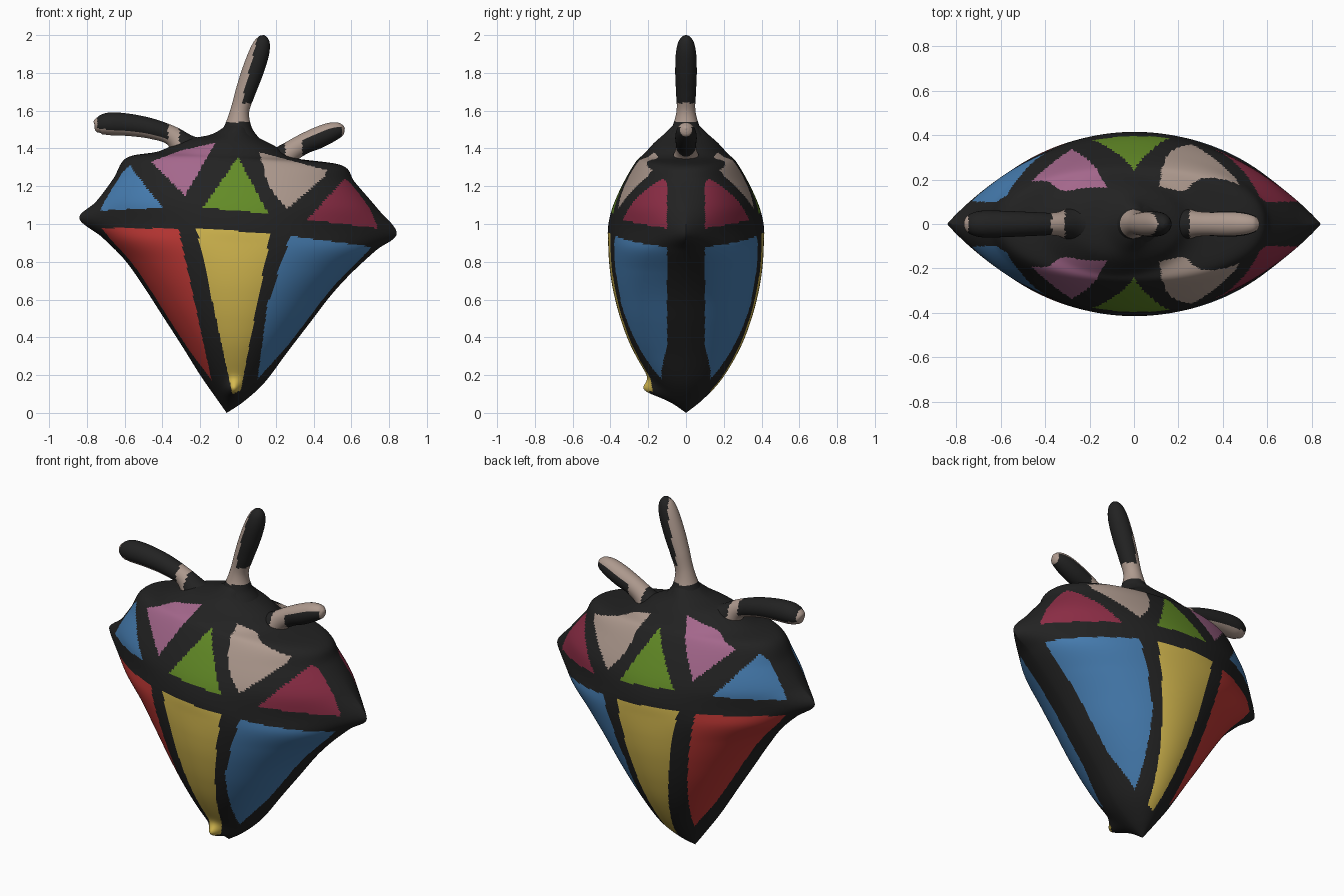
import bpy, bmesh, math
from mathutils import Vector

cube = bpy.data.objects.get("Cube")
if cube:
    bpy.data.objects.remove(cube)

COLOURS = {
    "black": (0.016, 0.016, 0.016), "blue": (0.06, 0.2, 0.43),
    "lavender": (0.37, 0.135, 0.26), "green": (0.125, 0.26, 0.02),
    "beige": (0.42, 0.32, 0.27), "crimson": (0.26, 0.026, 0.06),
    "red": (0.53, 0.04, 0.036), "yellow": (0.67, 0.49, 0.08),
}
NAMES = list(COLOURS)
MATERIALS = []
for name, rgb in COLOURS.items():
    mat = bpy.data.materials.new(name)
    mat.use_nodes = True
    mat.diffuse_color = (*rgb, 1)
    bsdf = mat.node_tree.nodes["Principled BSDF"]
    bsdf.inputs["Base Color"].default_value = (*rgb, 1)
    bsdf.inputs["Roughness"].default_value = 0.8
    MATERIALS.append(mat)


def smooth_path(points, steps):
    """Catmull-Rom interpolation of tuples of any length."""
    pts = [Vector(p) for p in points]
    out = []
    for i in range(len(pts) - 1):
        a, b, c = pts[max(i - 1, 0)], pts[i], pts[i + 1]
        d = pts[min(i + 2, len(pts) - 1)]
        for s in range(steps):
            t = s / steps
            out.append(b + (c - a) * (t / 2)
                       + (a * 2 - b * 5 + c * 4 - d) * (t * t / 2)
                       + (b * 3 - a - c * 3 + d) * (t ** 3 / 2))
    return out + [pts[-1]]


def loft(name, rings, colour_rule):
    """Skin closed rings into one smooth object, coloured face by face."""
    bm = bmesh.new()
    loops = [[bm.verts.new(co) for co in ring] for ring in rings]
    count = len(loops[0])
    for low, high in zip(loops, loops[1:]):
        for k in range(count):
            n = (k + 1) % count
            bm.faces.new((low[k], low[n], high[n], high[k]))
    bmesh.ops.remove_doubles(bm, verts=bm.verts, dist=0.00002)
    bmesh.ops.holes_fill(bm, edges=[e for e in bm.edges if e.is_boundary])
    bmesh.ops.recalc_face_normals(bm, faces=bm.faces)
    for face in bm.faces:
        colour = colour_rule(face.calc_center_median(), face.normal)
        face.material_index = NAMES.index(colour)
    mesh = bpy.data.meshes.new(name)
    bm.to_mesh(mesh)
    bm.free()
    for mat in MATERIALS:
        mesh.materials.append(mat)
    obj = bpy.data.objects.new(name, mesh)
    bpy.context.collection.objects.link(obj)
    bpy.ops.object.select_all(action="DESELECT")
    obj.select_set(True)
    bpy.context.view_layer.objects.active = obj
    bpy.ops.object.shade_smooth_by_angle(angle=math.radians(50))


# Gem body: right edge x z, left edge x z, half depth, edge sharpness
SECTIONS = [
    (-.06, 0, -.06, 0, 0, .6),
    (-.12, .085, .03, .06, .09, .56),
    (-.2, .2, .14, .16, .19, .57),
    (-.3, .36, .26, .32, .285, .58),
    (-.4, .515, .375, .47, .345, .58),
    (-.5, .67, .49, .62, .385, .58),
    (-.6, .81, .6, .74, .405, .58),
    (-.72, .93, .73, .86, .412, .62),
    (-.84, 1.03, .84, .95, .412, .95),
    (-.75, 1.12, .74, 1.08, .385, .62),
    (-.66, 1.24, .62, 1.22, .325, .48),
    (-.59, 1.35, .55, 1.31, .265, .45),
    (-.42, 1.385, .3, 1.35, .225, .5),
    (-.28, 1.445, .2, 1.41, .17, .55),
    (-.14, 1.475, .09, 1.47, .12, .6),
    (-.05, 1.53, .05, 1.53, .06, .6),
    (0, 1.56, 0, 1.56, 0, .6),
]

# Coloured panels as convex outlines in x and z
PANELS = [
    ("blue", [(-.573, 1.31), (-.4, 1.085), (-.765, 1.07), (-.7, 1.19)]),
    ("lavender", [(-.46, 1.33), (-.3, 1.39), (-.12, 1.43), (-.28, 1.15)]),
    ("green", [(0, 1.355), (.16, 1.055), (-.185, 1.087)]),
    ("beige", [(.113, 1.38), (.47, 1.285), (.46, 1.25), (.26, 1.08), (.16, 1.2)]),
    ("crimson", [(.567, 1.24), (.65, 1.17), (.75, .976), (.367, 1.024)]),
    ("red", [(-.75, .98), (-.314, .975), (-.14, .174)]),
    ("yellow", [(-.22, .98), (.172, .948), (.015, .12), (-.03, .1)]),
    ("blue", [(.277, .937), (.73, .876), (.5, .62), (.1, .15), (.155, .57)]),
]


def inside(x, z, outline):
    sides = [(bx - ax) * (z - az) - (bz - az) * (x - ax)
             for (ax, az), (bx, bz) in zip(outline, outline[1:] + outline[:1])]
    return min(sides) > 0 or max(sides) < 0


def panel_colour(c, normal):
    # The side seams stay black
    if abs(c.y) > 0.1 or abs(c.x) < 0.12:
        for colour, outline in PANELS:
            if inside(c.x, c.z, outline):
                return colour
    return "black"


def lens_ring(section, count=360):
    xl, zl, xr, zr, depth, sharpness = section
    ring = []
    for k in range(count):
        angle = math.tau * k / count
        t = (1 + math.cos(angle)) / 2
        s = math.sin(angle)
        x, z = xl + (xr - xl) * t, zl + (zr - zl) * t
        y = math.copysign(max(depth, 0) * abs(s) ** (2 * sharpness), s)
        # Small pulled lip at the front of the lower point
        if s < 0:
            y -= 0.08 * abs(s) * math.exp(-((x + .02) ** 2 + (z - .12) ** 2) / .0022)
        ring.append((x, y, z))
    return ring


loft("gem_body", [lens_ring(s) for s in smooth_path(SECTIONS, 12)], panel_colour)


# Feelers: round tubes along paths of x, z, radius
def feeler(name, points, colour_rule, sides=32):
    path = smooth_path(points, 10)
    rings = []
    for i, p in enumerate(path):
        step = path[min(i + 1, len(path) - 1)] - path[max(i - 1, 0)]
        across = Vector((step[1], 0, -step[0])).normalized()
        ring = []
        for k in range(sides):
            a = math.tau * k / sides
            ring.append(Vector((p[0], 0, p[1]))
                        + (across * math.cos(a) + Vector((0, math.sin(a), 0))) * max(p[2], 0.001))
        rings.append(ring)
    loft(name, rings, colour_rule)


def middle_colour(c, n):
    if c.z < 1.54:
        return "black"
    return "black" if c.z > 1.64 and n.x > (1.62 - c.z) * 1.6 else "beige"


def right_colour(c, n):
    if c.x > -0.31:
        return "black"
    return "black" if -0.745 < c.x < -0.37 and n.z > -0.5 else "beige"


def left_colour(c, n):
    if c.x < 0.25:
        return "black"
    return "black" if 0.34 < c.x < 0.55 and n.z < 0.4 else "beige"


feeler("middle_feeler", [(0, 1.44, .12), (0, 1.51, .075), (.01, 1.6, .05),
                         (.04, 1.7, .053), (.075, 1.8, .057), (.11, 1.9, .054),
                         (.128, 1.96, .042), (.135, 1.99, .022), (.137, 2, .002)],
       middle_colour)
feeler("right_feeler", [(-.2, 1.34, .12), (-.275, 1.4, .08), (-.35, 1.467, .052),
                        (-.46, 1.505, .054), (-.58, 1.525, .059), (-.68, 1.53, .06),
                        (-.73, 1.52, .048), (-.752, 1.51, .028), (-.76, 1.508, .002)],
       right_colour)
feeler("left_feeler", [(.2, 1.31, .09), (.27, 1.375, .06), (.34, 1.42, .054),
                       (.42, 1.455, .057), (.49, 1.485, .052), (.54, 1.5, .038),
                       (.558, 1.505, .02), (.565, 1.506, .002)],
       left_colour)
